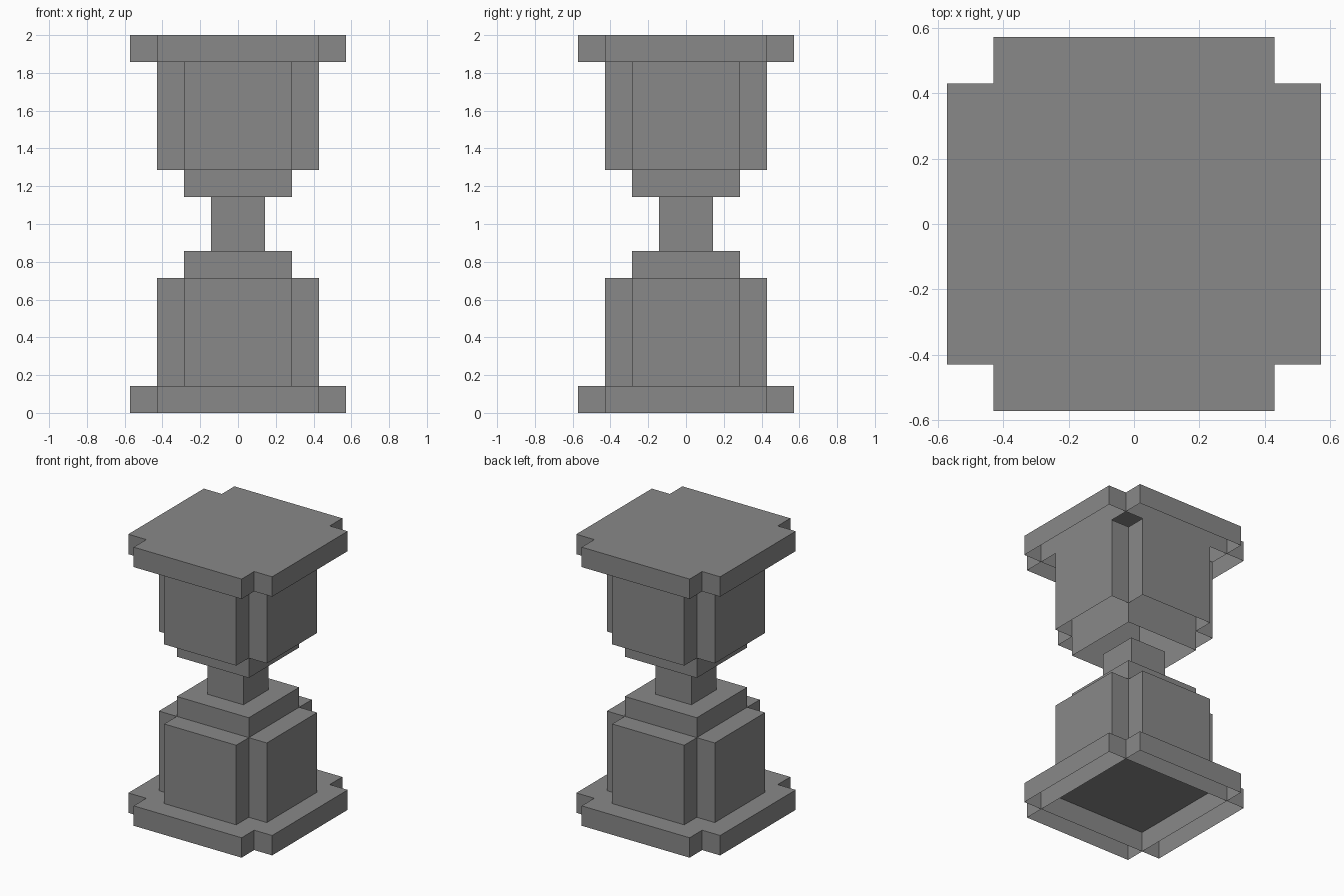
import bpy
import bmesh
from mathutils import Matrix, Vector

U = 1 / 7  # size of one block step

cube = bpy.data.objects.get("Cube")
if cube:
    bpy.data.objects.remove(cube, do_unlink=True)

# Stone colour
stone = bpy.data.materials.new("stone_grey")
stone.use_nodes = True
colour = (0.25, 0.25, 0.25, 1)
stone.diffuse_color = colour
bsdf = next(n for n in stone.node_tree.nodes if n.type == 'BSDF_PRINCIPLED')
bsdf.inputs["Base Color"].default_value = colour


def add_box(bm, centre, size, inner=None):
    """Box without an underside, and without the face turned towards inner."""
    mat = Matrix.Translation(centre) @ Matrix.Diagonal((*size, 1))
    verts = bmesh.ops.create_cube(bm, size=1, matrix=mat)["verts"]
    faces = {f for v in verts for f in v.link_faces}
    drop = []
    for f in faces:
        f.normal_update()
        if f.normal.z < -0.5 or (inner and f.normal.dot(inner) > 0.5):
            drop.append(f)
    bmesh.ops.delete(bm, geom=drop, context='FACES')


def tier(name, half, low, high, arm_low=None, arm_high=None):
    """Square core, with a one-step slab on each side if arm heights are given."""
    bm = bmesh.new()
    add_box(bm, Vector((0, 0, (low + high) / 2)), (2 * half, 2 * half, high - low))
    if arm_low is not None:
        mid, tall = (arm_low + arm_high) / 2, arm_high - arm_low
        for d in (Vector((1, 0, 0)), Vector((-1, 0, 0)),
                  Vector((0, 1, 0)), Vector((0, -1, 0))):
            size = (1, 2 * half, tall) if d.x else (2 * half, 1, tall)
            add_box(bm, d * (half + 0.5) + Vector((0, 0, mid)), size, -d)
    bmesh.ops.scale(bm, vec=(U, U, U), verts=bm.verts)
    mesh = bpy.data.meshes.new(name)
    bm.to_mesh(mesh)
    bm.free()
    mesh.materials.append(stone)
    obj = bpy.data.objects.new(name, mesh)
    bpy.context.collection.objects.link(obj)


# Pedestal, from the ground up
tier("base_plate", 3, 0, 1, 0, 1)
tier("lower_body", 2, 1, 6, 1, 5)
tier("neck", 1, 6, 8)
tier("upper_body", 2, 8, 13, 9, 13)
tier("top_plate", 3, 13, 14, 13, 14)
